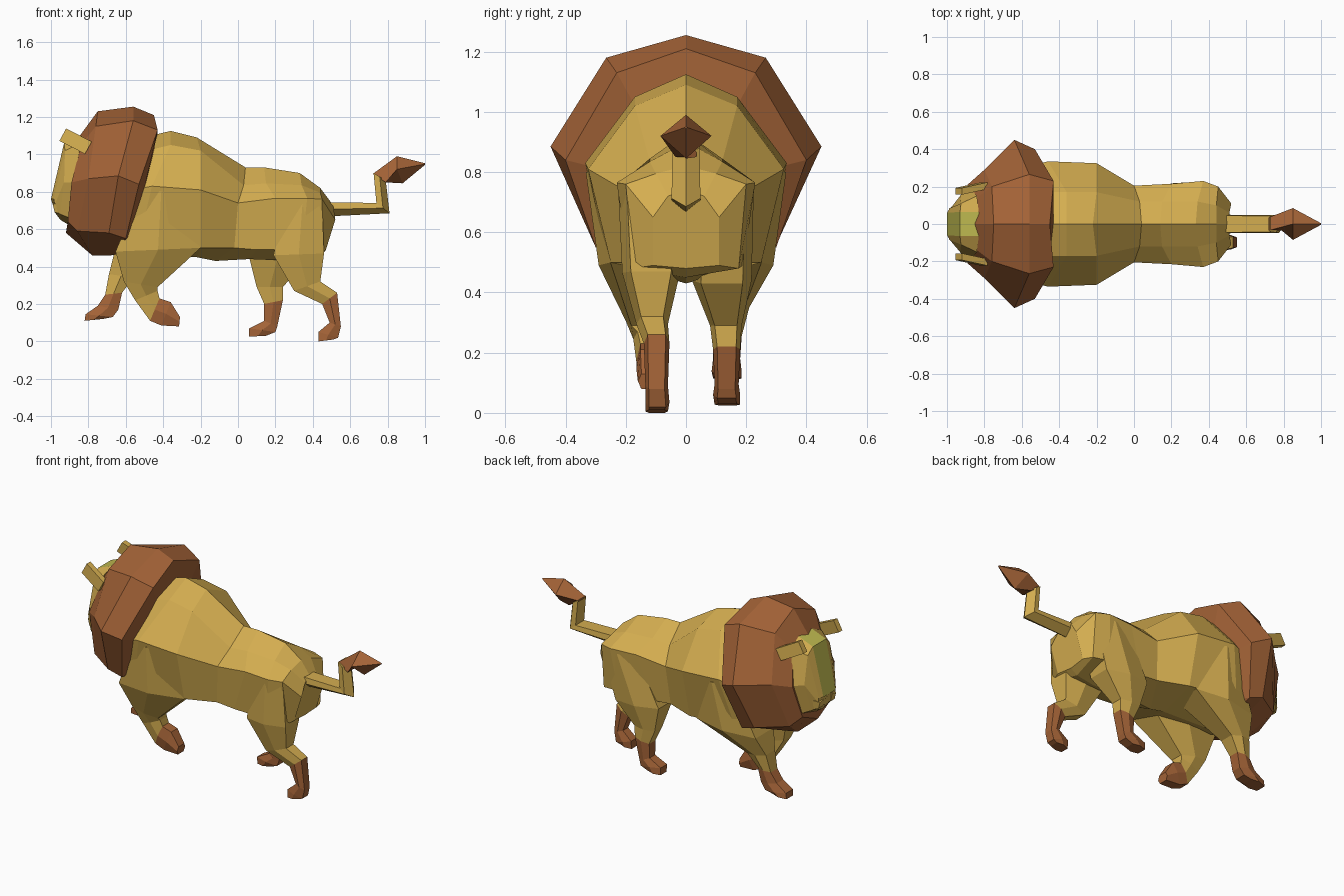
import bpy, bmesh


def mat(name, col):
    m = bpy.data.materials.new(name)
    m.diffuse_color = (*col, 1)
    return m


TAN = mat("tan_fur", (0.66, 0.42, 0.08))
BROWN = mat("brown_hair", (0.37, 0.125, 0.038))
OLIVE = mat("olive_nose", (0.52, 0.49, 0.08))


def loft(name, rings, mats, rule=lambda i, j: 0, cap=0):
    """Skin closed rings of equal length; rule(segment, side) picks the colour."""
    bm = bmesh.new()
    vs = [[bm.verts.new(p) for p in r] for r in rings]
    n = len(rings[0])
    for i in range(len(vs) - 1):
        for j in range(n):
            k = (j + 1) % n
            f = bm.faces.new((vs[i][j], vs[i][k], vs[i + 1][k], vs[i + 1][j]))
            f.material_index = rule(i, j)
    bm.faces.new(vs[0])
    bm.faces.new(vs[-1]).material_index = cap
    bmesh.ops.recalc_face_normals(bm, faces=bm.faces[:])
    me = bpy.data.meshes.new(name)
    bm.to_mesh(me)
    bm.free()
    for m in mats:
        me.materials.append(m)
    ob = bpy.data.objects.new(name, me)
    bpy.context.collection.objects.link(ob)
    return ob


def mirror_ring(half):
    """Half ring from top to bottom on +y, completed on -y."""
    return list(half) + [(x, -y, z) for x, y, z in half[-2:0:-1]]


# Body
body = [
    [(-.55, 0, 1.08), (-.57, .17, 1.0), (-.60, .30, .80), (-.64, .24, .56), (-.64, 0, .46)],
    [(-.36, 0, 1.125), (-.36, .17, 1.05), (-.46, .335, .83), (-.53, .27, .53), (-.52, 0, .46)],
    [(-.22, 0, 1.09), (-.20, .17, 1.02), (-.20, .325, .81), (-.20, .25, .50), (-.22, 0, .45)],
    [(.04, 0, .93), (.03, .12, .835), (0, .205, .74), (-.02, .18, .50), (-.12, 0, .43)],
    [(.14, 0, .93), (.15, .12, .845), (.20, .215, .765), (.10, .18, .49), (.06, 0, .44)],
    [(.33, 0, .90), (.34, .12, .835), (.37, .23, .765), (.34, .19, .49), (.30, 0, .43)],
    [(.44, 0, .82), (.44, .10, .795), (.45, .20, .76), (.45, .175, .48), (.42, 0, .45)],
    [(.50, 0, .74), (.51, .06, .72), (.52, .11, .65), (.47, .11, .49), (.465, 0, .48)],
]
loft("body", [mirror_ring(r) for r in body], [TAN])

# Mane
mane = [
    [(-.43, 0, 1.10), (-.45, .17, 1.02), (-.50, .32, .82), (-.58, .24, .56), (-.61, 0, .50)],
    [(-.45, 0, 1.21), (-.43, .23, 1.13), (-.53, .40, .84), (-.60, .30, .55), (-.62, 0, .47)],
    [(-.56, 0, 1.255), (-.56, .265, 1.18), (-.64, .45, .885), (-.69, .31, .58), (-.68, 0, .46)],
    [(-.75, 0, 1.23), (-.76, .20, 1.15), (-.80, .29, .87), (-.86, .20, .59), (-.78, 0, .46)],
    [(-.86, 0, 1.08), (-.84, .14, 1.05), (-.89, .21, .85), (-.91, .14, .64), (-.92, 0, .58)],
]
loft("mane", [mirror_ring(r) for r in mane], [BROWN])

# Face, with the nose bridge coloured along the top strip
face = [
    [(-.83, 0, 1.10), (-.83, .065, 1.10), (-.84, .15, 1.06), (-.88, .20, .85), (-.90, .14, .66), (-.90, 0, .62)],
    [(-.93, 0, 1.06), (-.93, .065, 1.06), (-.925, .11, 1.02), (-.93, .15, .85), (-.95, .11, .68), (-.95, 0, .65)],
    [(-1.0, 0, .76), (-1.0, .06, .76), (-.985, .085, .76), (-.98, .085, .73), (-.98, .07, .70), (-.98, 0, .69)],
]
loft("face", [mirror_ring(r) for r in face], [TAN, OLIVE],
     lambda i, j: int(j in (0, 9)))

# Ears and cheeks
for s, side in ((1, "left"), (-1, "right")):
    ear = []
    for x, y, z in ((-.80, .205, 1.035), (-.937, .175, 1.105)):
        ear.append([(x + dx, s * (y + dy), z + dz) for dx, dz, dy in
                    ((.018, .033, -.018), (.018, .033, .018), (-.018, -.033, .018), (-.018, -.033, -.018))])
    loft(side + "_ear", ear, [TAN])
    cheek = [[(-.90, s * .15, .77), (-.90, s * .06, .78), (-.90, s * .06, .66), (-.90, s * .14, .67)],
             [(-.99, s * .08, .73), (-.99, s * .04, .74), (-.98, s * .04, .69), (-.98, s * .08, .69)]]
    loft(side + "_cheek", cheek, [TAN])


def leg(name, stations, split):
    """Stations: front x, front z, back x, back z, y low, y high."""
    rings = []
    for xf, zf, xb, zb, y0, y1 in stations:
        c, w = (y0 + y1) / 2, (y1 - y0) / 2
        xm, zm = (xf + xb) / 2, (zf + zb) / 2
        rings.append([(xf, c - .7 * w, zf), (xf, c + .7 * w, zf), (xm, c + w, zm),
                      (xb, c + .7 * w, zb), (xb, c - .7 * w, zb), (xm, c - w, zm)])
    loft(name, rings, [TAN, BROWN], lambda i, j: int(i >= split), 1)


# Legs, each in its own stride pose
leg("right_rear_leg", [
    (.24, .74, .45, .74, -.225, -.03), (.19, .46, .46, .47, -.212, -.02),
    (.30, .27, .44, .32, -.165, -.06), (.45, .20, .53, .26, -.14, -.055),
    (.49, .10, .55, .08, -.135, -.06), (.43, .05, .535, .02, -.135, -.055),
    (.43, 0, .51, .01, -.135, -.06)], 3)
leg("left_rear_leg", [
    (.20, .74, .45, .74, .03, .225), (.06, .45, .36, .43, .02, .218),
    (.10, .29, .24, .29, .08, .185), (.14, .20, .24, .22, .09, .18),
    (.14, .11, .21, .08, .095, .175), (.06, .07, .20, .05, .09, .18),
    (.06, .025, .15, .03, .095, .18)], 3)
leg("right_front_leg", [
    (-.52, .80, -.30, .80, -.333, -.02), (-.655, .48, -.20, .50, -.29, -.03),
    (-.61, .32, -.43, .29, -.20, -.08), (-.55, .22, -.43, .27, -.175, -.08),
    (-.47, .11, -.42, .23, -.165, -.075), (-.41, .085, -.36, .21, -.165, -.075),
    (-.315, .08, -.31, .13, -.16, -.08)], 4)
leg("left_front_leg", [
    (-.52, .80, -.30, .80, .02, .333), (-.66, .48, -.25, .50, .03, .29),
    (-.69, .36, -.56, .34, .08, .21), (-.71, .25, -.62, .26, .09, .185),
    (-.75, .19, -.64, .17, .09, .18), (-.815, .145, -.67, .13, .085, .185),
    (-.82, .11, -.72, .12, .09, .185)], 3)

# Tail, five-sided with a keel along the outside of the bend
tail = []
for (xa, za), (xb, zb), w in [((.42, .745), (.42, .665), .05), ((.74, .74), (.81, .685), .048),
                              ((.725, .90), (.79, .86), .045)]:
    xm, zm = (xa + xb) / 2, (za + zb) / 2
    tail.append([(xa, -w * .9, za), (xa, w * .9, za), (xm, w, zm), (xb, 0, zb), (xm, -w, zm)])
loft("tail", tail, [TAN])

# Tail tuft
loft("tail_tuft", [
    [(.72, -.035, .895), (.72, .035, .895), (.79, .035, .85), (.79, -.035, .85)],
    [(.85, 0, .99), (.85, .085, .92), (.88, 0, .845), (.85, -.085, .92)],
    [(1.0, 0, .952), (1.0, .004, .948), (1.0, 0, .944), (1.0, -.004, .948)]], [BROWN])
